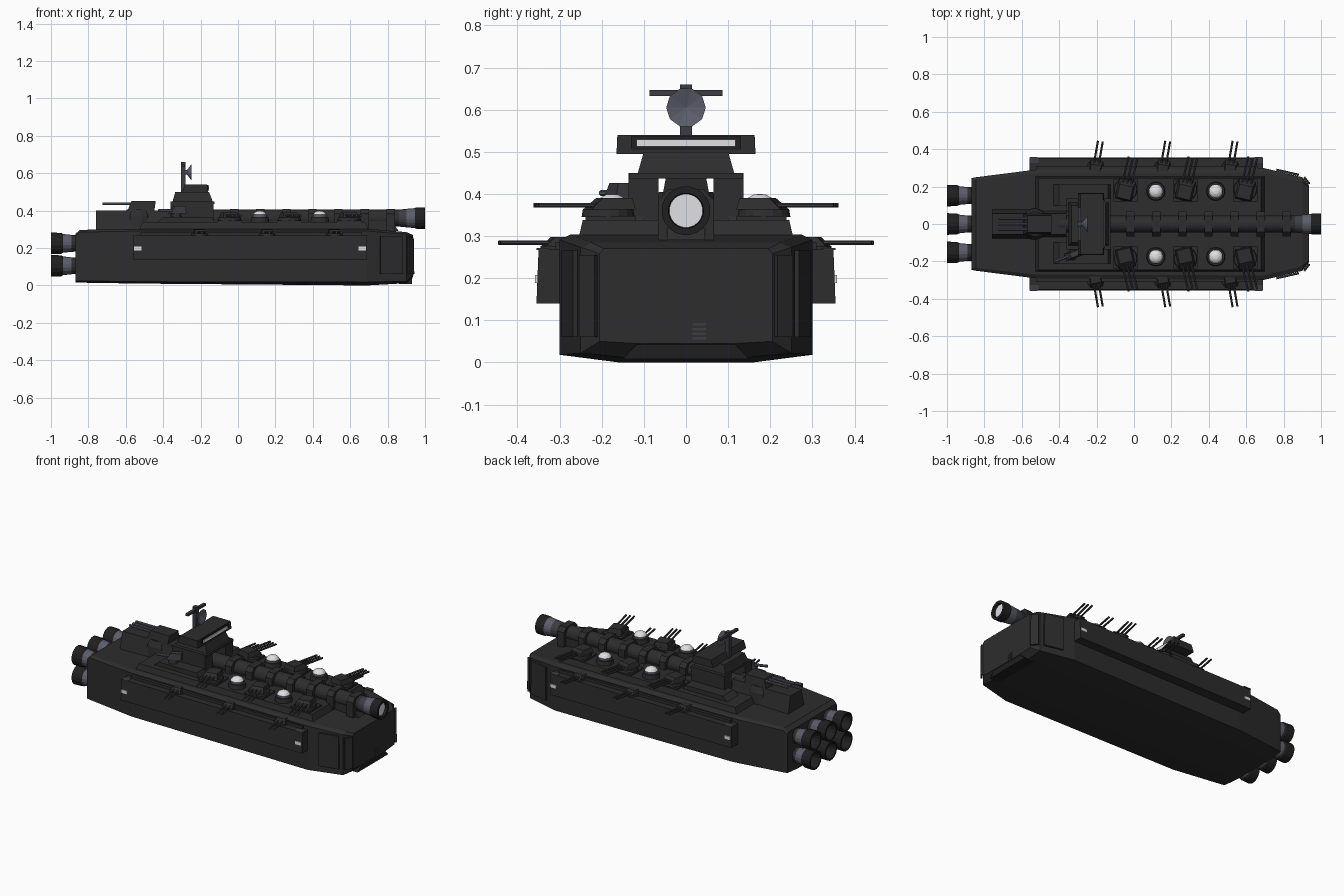
import bpy, bmesh, math
from mathutils import Matrix, Vector

if "Cube" in bpy.data.objects:
    bpy.data.objects.remove(bpy.data.objects["Cube"])


def material(name, rgb):
    m = bpy.data.materials.new(name)
    m.diffuse_color = (*rgb, 1)
    m.use_nodes = True
    m.node_tree.nodes["Principled BSDF"].inputs["Base Color"].default_value = m.diffuse_color
    return m


MATS = [material("hull charcoal", (0.026, 0.026, 0.026)),
        material("gunmetal grey", (0.105, 0.11, 0.145)),
        material("lamp white", (0.75, 0.75, 0.79)),
        material("soot black", (0.014, 0.014, 0.015)),
        material("dark steel", (0.045, 0.046, 0.056))]
HULL, GREY, WHITE, BLACK, STEEL = range(5)


def finish(bm, name, matrix=None):
    bmesh.ops.recalc_face_normals(bm, faces=bm.faces)
    me = bpy.data.meshes.new(name)
    bm.to_mesh(me)
    bm.free()
    for m in MATS:
        me.materials.append(m)
    if matrix:
        me.transform(matrix)
    ob = bpy.data.objects.new(name, me)
    bpy.context.collection.objects.link(ob)
    return ob


def loft(name, rings, mat=HULL, matrix=None):
    """Skin a list of equal-length closed rings and cap both ends."""
    bm = bmesh.new()
    vs = [[bm.verts.new(p) for p in r] for r in rings]
    n = len(vs[0])
    for a, b in zip(vs, vs[1:]):
        for i in range(n):
            bm.faces.new((a[i], a[(i + 1) % n], b[(i + 1) % n], b[i]))
    bm.faces.new(vs[0])
    bm.faces.new(vs[-1])
    for f in bm.faces:
        f.material_index = mat
    return finish(bm, name, matrix)


def block(name, x, y, z, mat=HULL, top_x=None, top_y=None, matrix=None):
    """Box from (min, max) pairs; top_x and top_y make it taper."""
    tx, ty = top_x or x, top_y or y

    def ring(a, b, h):
        return [(a[0], b[0], h), (a[1], b[0], h), (a[1], b[1], h), (a[0], b[1], h)]
    return loft(name, [ring(x, y, z[0]), ring(tx, ty, z[1])], mat, matrix)


def lathe(name, profile, loc, axis="Z", n=16, matrix=None):
    """Revolve (distance, radius, material of next segment) points about an axis."""
    bm = bmesh.new()
    rings = []
    for d, r, m in profile:
        if r == 0:
            rings.append([bm.verts.new((0, 0, d))] * n)
        else:
            rings.append([bm.verts.new((r * math.cos(2 * math.pi * (i + .5) / n),
                                        r * math.sin(2 * math.pi * (i + .5) / n), d)) for i in range(n)])
    for k in range(len(rings) - 1):
        a, b = rings[k], rings[k + 1]
        for i in range(n):
            j = (i + 1) % n
            q = list(dict.fromkeys((a[i], a[j], b[j], b[i])))
            bm.faces.new(q).material_index = profile[k][2]
    M = Matrix.Translation(loc)
    if axis == "X":
        M = M @ Matrix.Rotation(math.pi / 2, 4, 'Y')
    return finish(bm, name, matrix @ M if matrix else M)


def tube(name, x0, x1, r, y, z, mat, matrix=None, n=8):
    return lathe(name, [(x0, 0, mat), (x0, r, mat), (x1, r, mat), (x1, 0, mat)],
                 (0, y, z), "X", n, matrix)


def turret(name, loc, yaw, r, barrels, length, gap, h):
    """Round base, wedge housing and a row of barrels pointing along yaw."""
    M = Matrix.Translation(loc) @ Matrix.Rotation(yaw, 4, 'Z')
    lathe(name + "_base", [(0, 0, HULL), (0, r * 1.05, HULL), (h * .4, r, HULL), (h * .4, 0, HULL)],
          (0, 0, 0), n=16, matrix=M)
    block(name + "_housing", (-r * .95, r * .85), (-r * .75, r * .75), (h * .4, h), HULL,
          (-r * .85, r * .35), (-r * .6, r * .6), M)
    for i in range(barrels):
        y = (i - (barrels - 1) / 2) * gap
        tube(f"{name}_barrel_{i + 1}", r * .4, length, .006, y, h * .62, STEEL, M)


# Main hull: x, half bottom, half chine, half top, z bottom, z chine, z top
sections = [(-.87, .14, .245, .235, .015, .025, .275), (-.845, .14, .25, .235, .015, .025, .297),
            (-.53, .16, .29, .27, .01, .02, .303), (.69, .16, .30, .275, .0, .018, .303),
            (.90, .15, .25, .225, .012, .022, .285), (.935, .12, .205, .195, .045, .05, .27)]
rings = []
for x, hb, hc, ht, zb, zc, zt in sections:
    half = [(x, hb, zb), (x, hc, zc), (x, hc, zt - .012), (x, ht, zt)]
    rings.append(half + [(px, -py, pz) for px, py, pz in reversed(half)])
loft("hull", rings)

# Bow armour, lower lip and small grille
block("bow_lip", (.86, .93), (-.15, .15), (.008, .045), BLACK, (.86, .932), (-.115, .115))
for i in range(4):
    block(f"bow_grille_{i + 1}", (.93, .938), (.015, .048), (.054 + i * .011, .06 + i * .011), STEEL)
for s in (1, -1):
    for k, (x0, y0, x1, y1) in enumerate([(.76, .284, .88, .257), (.905, .247, .933, .21)]):
        d = Vector((y0 - y1, x1 - x0)).normalized() * .012

        def plate(h, a, b):
            p = [(x0 - a, y0), (x1 + b, y1), (x1 + d.x + b, y1 + d.y), (x0 + d.x - a, y0 + d.y)]
            return [(px, s * py, h) for px, py in p]
        loft(f"bow_plate_{k + 1}_{s}", [plate(.06, 0, 0), plate(.265 - .01 * k, .0, -.003)])

# Raised deck
block("raised_deck", (-.53, .70), (-.255, .255), (.295, .338), HULL, (-.51, .68), (-.245, .245))

# Side sponsons with lamps and twin guns
for s in (1, -1):
    ys = sorted((s * .27, s * .355))
    block(f"sponson_{s}", (-.56, .69), ys, (.14, .268), HULL, None, sorted((s * .27, s * .35)))
    block(f"sponson_ledge_{s}", (-.52, .66), sorted((s * .26, s * .31)), (.262, .285))
    for x in (-.535, .665):
        block(f"side_lamp_{s}_{x}", (x - .02, x + .02), sorted((s * .35, s * .358)), (.188, .208), WHITE)
        block(f"lamp_cap_{s}_{x}", (x - .024, x + .024), sorted((s * .325, s * .355)), (.267, .271), STEEL)
    for i, x in enumerate((-.205, .155, .515)):
        turret(f"side_gun_{i + 1}_{s}", (x, s * .30, .262), s * math.radians(80), .045, 2, .145, .026, .036)
    # Deck triple turrets and sensor domes
    for i, x in enumerate((-.045, .275, .595)):
        block(f"turret_plinth_{i + 1}_{s}", (x - .065, x + .065), sorted((s * .12, s * .238)), (.33, .348))
        turret(f"deck_turret_{i + 1}_{s}", (x, s * .185, .345), s * math.radians(77), .06, 3, .175, .024, .045)
    for i, x in enumerate((.117, .437)):
        lathe(f"dome_{i + 1}_{s}", [(.33, .052, HULL), (.365, .047, HULL), (.365, .038, GREY), (.378, .038, WHITE),
                                    (.391, .028, WHITE), (.398, .015, WHITE), (.40, 0, WHITE)],
              (x, s * .175, 0), n=16)

# Spinal cannon: barrel, muzzle, clamps and cradle
lathe("cannon", [(-.40, 0, HULL), (-.40, .046, HULL), (.86, .046, STEEL), (.90, .05, GREY),
                 (.945, .054, BLACK), (.955, .058, BLACK), (1.0, .058, BLACK), (1.0, .042, BLACK),
                 (.985, .040, WHITE), (.985, 0, WHITE)], (0, 0, .36), "X", 20)
block("cannon_cradle", (-.15, .86), (-.045, .045), (.29, .345), HULL, (-.15, .82))
for i in range(7):
    x = -.02 + i * .1395
    outline = [(.066, .285), (.066, .385), (.042, .41), (-.042, .41), (-.066, .385), (-.066, .285)]
    loft(f"cannon_clamp_{i + 1}", [[(x + dx, y, z) for y, z in outline] for dx in (-.022, .022)])

# Rear spine and its turret
block("rear_spine", (-.76, -.36), (-.08, .08), (.29, .402), HULL, (-.758, -.36), (-.055, .055))
lathe("rear_turret_base", [(.29, .085, HULL), (.37, .08, HULL), (.405, .065, HULL), (.405, 0, HULL)], (-.53, 0, 0))
block("rear_turret_housing", (-.60, -.45), (-.06, .06), (.375, .452), HULL, (-.57, -.44), (-.045, .045))
for i in range(3):
    tube(f"rear_turret_barrel_{i + 1}", -.725, -.55, .008, (i - 1) * .03, .437, GREY)

# Bridge tower: legs, roof, neck, head and window
for s in (1, -1):
    block(f"tower_leg_{s}", (-.36, -.13), sorted((s * .065, s * .137)), (.33, .45))
    block(f"tower_foot_{s}", (-.44, -.12), sorted((s * .10, s * .21)), (.33, .365), HULL, (-.40, -.14))
block("tower_roof", (-.35, -.125), (-.135, .135), (.436, .45))
block("tower_neck", (-.35, -.135), (-.115, .115), (.448, .50), HULL, (-.335, -.155), (-.10, .10))
block("bridge_head", (-.30, -.16), (-.165, .165), (.495, .54), HULL, (-.285, -.165), (-.163, .163))
block("bridge_window_frame", (-.18, -.158), (-.13, .13), (.504, .536), BLACK)
block("bridge_window", (-.165, -.154), (-.117, .117), (.512, .529), WHITE)

# Mast, crossbar and dish
block("mast", (-.305, -.28), (-.014, .014), (.49, .66), STEEL)
block("mast_crossbar", (-.30, -.283), (-.087, .087), (.632, .647), STEEL)
lathe("radar_dish", [(-.285, 0, GREY), (-.285, .01, GREY), (-.272, .014, GREY), (-.248, .047, GREY),
                     (-.262, 0, GREY)], (0, 0, .605), "X", 10)

# Single small gun beside the tower
M = Matrix.Translation((-.33, -.165, .36)) @ Matrix.Rotation(math.radians(200), 4, 'Z')
lathe("small_gun_mount", [(0, .03, HULL), (.03, .022, HULL), (.03, 0, HULL)], (0, 0, 0), n=12, matrix=M)
block("small_gun_housing", (-.05, .04), (-.02, .02), (.025, .066), STEEL, (-.05, .01), (-.014, .014), M)
tube("small_gun_barrel", .0, .10, .008, 0, .042, GREY, M)

# Six hollow engine nozzles
for r, z in enumerate((.105, .225)):
    for c, y in enumerate((-.152, 0, .152)):
        lathe(f"engine_{r + 1}_{c + 1}",
              [(-.85, .045, HULL), (-.89, .046, GREY), (-.935, .051, BLACK), (-.945, .057, BLACK),
               (-1.0, .059, BLACK), (-1.0, .049, BLACK), (-.945, .038, GREY), (-.945, 0, GREY)],
              (0, y, z), "X", 16)
